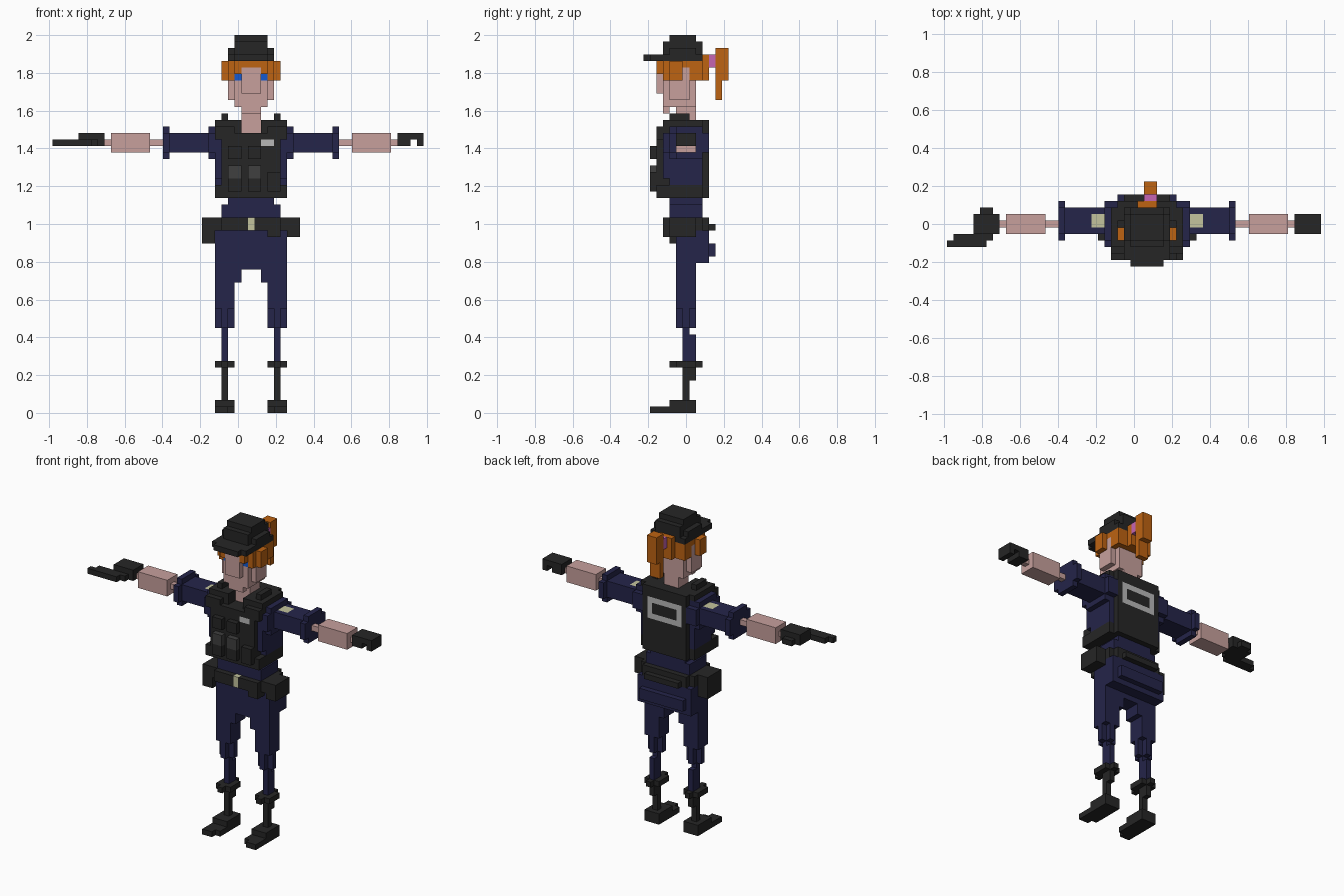
import bpy
import bmesh
from math import radians
from mathutils import Vector

if "Cube" in bpy.data.objects:
    bpy.data.objects.remove(bpy.data.objects["Cube"])

UNIT = 2 / 58                       # edge of one block
ORIGIN = Vector((28.5, 6.5, 0))     # centre of the block grid
MIDDLE = 61                         # mirror sum for the body axis

COLOURS = {
    "black": (0.019, 0.019, 0.019),
    "navy": (0.018, 0.018, 0.068),
    "skin": (0.57, 0.35, 0.335),
    "orange": (0.51, 0.125, 0.006),
    "blue": (0.008, 0.1, 0.62),
    "pink": (0.56, 0.13, 0.45),
    "beige": (0.55, 0.55, 0.34),
    "grey": (0.05, 0.05, 0.05),
    "silver": (0.48, 0.48, 0.48),
}
materials = {}
for label, rgb in COLOURS.items():
    mat = bpy.data.materials.new(label)
    mat.use_nodes = True
    mat.diffuse_color = (*rgb, 1)
    shader = mat.node_tree.nodes["Principled BSDF"]
    shader.inputs["Base Color"].default_value = (*rgb, 1)
    shader.inputs["Roughness"].default_value = 0.9
    materials[label] = mat

blocks = {}     # grid cell -> (part name, colour); later parts replace earlier ones


def box(part, colour, xs, ys, zs):
    for x in range(*xs):
        for y in range(*ys):
            for z in range(*zs):
                blocks[x, y, z] = (part, colour)


def centred(part, colour, width, ys, zs):
    start = (MIDDLE - width) // 2
    box(part, colour, (start, start + width), ys, zs)


def pair(part, colour, xs, ys, zs):
    box("right_" + part, colour, xs, ys, zs)
    box("left_" + part, colour, (MIDDLE - xs[1], MIDDLE - xs[0]), ys, zs)


# Boots
pair("boot", "black", (25, 28), (4, 8), (0, 2))
pair("boot", "black", (25, 28), (2, 4), (0, 1))
pair("boot", "black", (25, 27), (1, 2), (0, 1))
pair("boot", "black", (26, 27), (6, 7), (2, 8))
pair("boot", "black", (26, 27), (7, 8), (5, 8))
pair("boot_cuff", "black", (25, 28), (5, 8), (7, 8))
pair("boot_cuff", "black", (26, 27), (4, 9), (7, 8))

# Trouser legs
pair("shin", "navy", (26, 27), (6, 7), (8, 13))
pair("shin", "navy", (26, 27), (7, 8), (8, 12))
pair("thigh", "navy", (25, 28), (6, 7), (13, 16))
pair("thigh", "navy", (26, 27), (5, 8), (13, 16))
pair("thigh", "navy", (25, 28), (5, 8), (16, 22))
pair("thigh", "navy", (28, 29), (5, 8), (20, 22))

# Hips, seat and waist
centred("hips", "navy", 11, (5, 8), (22, 28))
centred("seat", "navy", 11, (8, 10), (23, 28))
centred("seat", "navy", 9, (10, 11), (24, 26))
centred("waist", "navy", 9, (4, 9), (30, 32))
centred("waist", "navy", 7, (4, 9), (32, 33))

# Belt with pouches and buckle
centred("belt", "black", 11, (4, 9), (28, 30))
centred("belt", "black", 9, (3, 10), (28, 30))
centred("belt", "black", 7, (10, 11), (28, 29))
box("right_pouch", "black", (23, 25), (4, 8), (26, 30))
box("left_pouch", "black", (36, 38), (4, 8), (27, 30))
box("front_pouch", "black", (33, 35), (3, 5), (27, 30))
centred("buckle", "beige", 1, (3, 4), (28, 30))

# Shirt torso and sleeves
centred("torso", "navy", 11, (4, 9), (35, 45))
centred("torso", "navy", 11, (3, 9), (36, 40))
pair("sleeve", "navy", (24, 26), (4, 9), (39, 44))
pair("sleeve", "navy", (24, 26), (3, 10), (40, 43))
pair("sleeve", "navy", (18, 24), (5, 9), (40, 43))
pair("sleeve_cuff", "navy", (17, 18), (5, 9), (39, 44))
pair("sleeve_cuff", "navy", (17, 18), (4, 10), (40, 43))
pair("sleeve_patch", "beige", (22, 24), (6, 8), (42, 43))

# Vest
centred("vest", "black", 9, (2, 10), (33, 43))
centred("vest", "black", 9, (3, 10), (43, 45))
centred("vest", "black", 11, (2, 9), (33, 35))
pair("vest_strap", "black", (25, 28), (2, 4), (42, 44))
pair("vest_strap", "black", (25, 29), (3, 9), (44, 45))
pair("vest_strap", "black", (26, 27), (4, 7), (45, 46))
for start in (27, 30):
    box("vest_pocket", "black", (start, start + 2), (1, 2), (34, 36))
    box("vest_pocket", "grey", (start, start + 2), (1, 2), (36, 38))
    box("vest_flap", "black", (start, start + 2), (1, 2), (39, 41))
box("side_pocket", "black", (33, 35), (1, 2), (34, 37))
box("chest_badge", "silver", (32, 34), (2, 3), (41, 42))
centred("back_panel", "silver", 8 + 1, (9, 10), (39, 43))
centred("back_panel_centre", "black", 5, (9, 10), (40, 42))
pair("back_panel_edge", "black", (26, 27), (9, 10), (39, 43))

# Forearms
pair("forearm", "skin", (15, 17), (6, 7), (41, 42))
pair("forearm", "skin", (9, 15), (5, 8), (40, 43))
pair("wrist", "skin", (8, 9), (6, 7), (41, 42))

# Open right hand
box("right_glove", "black", (4, 8), (5, 8), (41, 43))
box("right_glove", "black", (5, 7), (8, 9), (41, 42))
box("right_fingers", "black", (1, 7), (4, 5), (41, 42))
box("right_fingers", "black", (0, 6), (3, 4), (41, 42))

# Curled left hand
box("left_glove", "black", (53, 55), (5, 8), (41, 43))
box("left_fingers", "black", (55, 57), (5, 8), (42, 43))
box("left_fingers", "black", (56, 57), (5, 8), (41, 42))

# Hair
centred("hair", "orange", 7, (3, 9), (52, 54))
centred("hair", "orange", 5, (2, 3), (52, 54))
centred("hair", "orange", 7, (7, 9), (51, 54))
centred("hair", "orange", 3, (9, 10), (51, 55))
pair("side_hair", "orange", (26, 27), (4, 6), (51, 54))
pair("side_hair", "orange", (27, 28), (3, 4), (51, 54))
box("hair_band", "pink", (30, 32), (10, 11), (53, 55))
box("ponytail", "orange", (30, 32), (11, 13), (51, 56))
box("ponytail", "orange", (30, 32), (11, 12), (48, 51))

# Head, face and neck
centred("neck", "skin", 3, (5, 8), (43, 48))
centred("chin", "skin", 3, (3, 4), (46, 48))
centred("head", "skin", 5, (3, 8), (47, 51))
centred("head", "skin", 7, (4, 7), (48, 52))
centred("head", "skin", 5, (3, 7), (51, 52))
centred("head", "skin", 7, (5, 7), (52, 53))
centred("face", "skin", 3, (2, 3), (49, 53))
pair("eye", "blue", (28, 29), (3, 4), (51, 52))

# Cap
centred("cap_brim", "black", 7, (1, 9), (54, 55))
centred("cap_brim", "black", 5, (0, 1), (54, 55))
centred("cap", "black", 7, (4, 8), (55, 56))
centred("cap", "black", 5, (3, 9), (55, 57))
centred("cap", "black", 5, (4, 8), (57, 58))

# Clear the shirt collar in front of the neck
for cell in [c for c in blocks if c[0] in range(29, 32) and c[1] < 5 and c[2] in (43, 44)]:
    del blocks[cell]


def face_corners(cell, axis, side):
    u, v = [a for a in range(3) if a != axis]
    corners = []
    for du, dv in ((0, 0), (1, 0), (1, 1), (0, 1)):
        corner = Vector(cell)
        corner[axis] += side
        corner[u] += du
        corner[v] += dv
        corners.append((corner - ORIGIN) * UNIT)
    # keep the winding pointing outwards
    if (side == 1) == (axis == 1):
        corners.reverse()
    return corners


def build_part(part):
    """Make one object from the exposed block faces of a part."""
    cells = {c: col for c, (name, col) in blocks.items() if name == part}
    used = sorted(set(cells.values()))
    bm = bmesh.new()
    for cell, colour in cells.items():
        for axis in range(3):
            for side in (0, 1):
                beside = list(cell)
                beside[axis] += 2 * side - 1
                if tuple(beside) in blocks:
                    continue
                verts = [bm.verts.new(p) for p in face_corners(cell, axis, side)]
                bm.faces.new(verts).material_index = used.index(colour)
    bmesh.ops.remove_doubles(bm, verts=bm.verts, dist=UNIT / 100)
    bmesh.ops.dissolve_limit(bm, angle_limit=radians(1), verts=bm.verts,
                             edges=bm.edges, delimit={"MATERIAL"})
    mesh = bpy.data.meshes.new(part)
    bm.to_mesh(mesh)
    bm.free()
    for colour in used:
        mesh.materials.append(materials[colour])
    bpy.context.collection.objects.link(bpy.data.objects.new(part, mesh))


for part_name in sorted({name for name, _ in blocks.values()}):
    build_part(part_name)
